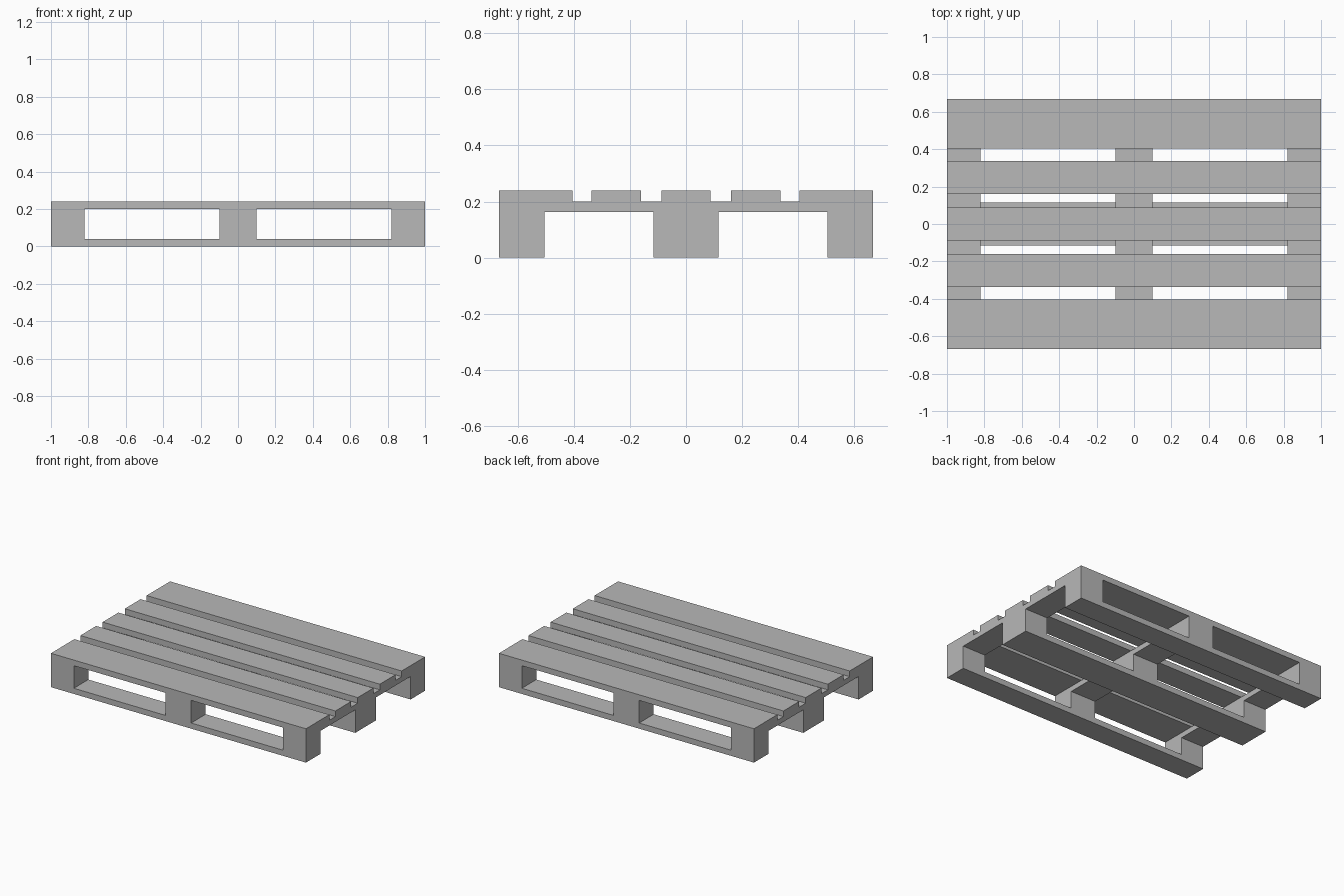
import bpy

if "Cube" in bpy.data.objects:
    bpy.data.objects.remove(bpy.data.objects["Cube"], do_unlink=True)

grey = bpy.data.materials.new("plain grey")
grey.use_nodes = True
colour = (0.48, 0.48, 0.48, 1)
grey.diffuse_color = colour
grey.node_tree.nodes["Principled BSDF"].inputs["Base Color"].default_value = colour


def box(name, x, y, z):
    """Box spanning the (low, high) ranges on each axis."""
    spans = (x, y, z)
    bpy.ops.mesh.primitive_cube_add(size=1, location=[sum(s) / 2 for s in spans])
    ob = bpy.context.object
    ob.name = name
    ob.scale = [s[1] - s[0] for s in spans]
    bpy.ops.object.transform_apply(location=False, rotation=False, scale=True)
    ob.data.materials.append(grey)


LENGTH = (-1, 1)
HALF = 0.667
columns = {"right": (-1, -0.82), "middle": (-0.1, 0.1), "left": (0.82, 1)}
rows = {"front": (-HALF, -0.505), "centre": (-0.115, 0.115), "back": (0.505, HALF)}
deck = {
    "front": (-HALF, -0.405),
    "front_inner": (-0.337, -0.16),
    "centre": (-0.088, 0.088),
    "back_inner": (0.16, 0.337),
    "back": (0.405, HALF),
}

# Deck boards
for place, y in deck.items():
    box(f"deck_board_{place}", LENGTH, y, (0.2, 0.24))

# Cross boards under the deck
for side, x in columns.items():
    box(f"cross_board_{side}", x, (-HALF, HALF), (0.163, 0.2))

# Bottom runners with their spacer blocks
for place, y in rows.items():
    box(f"bottom_board_{place}", LENGTH, y, (0, 0.04))
    for side, x in columns.items():
        box(f"block_{place}_{side}", x, y, (0.04, 0.163))
